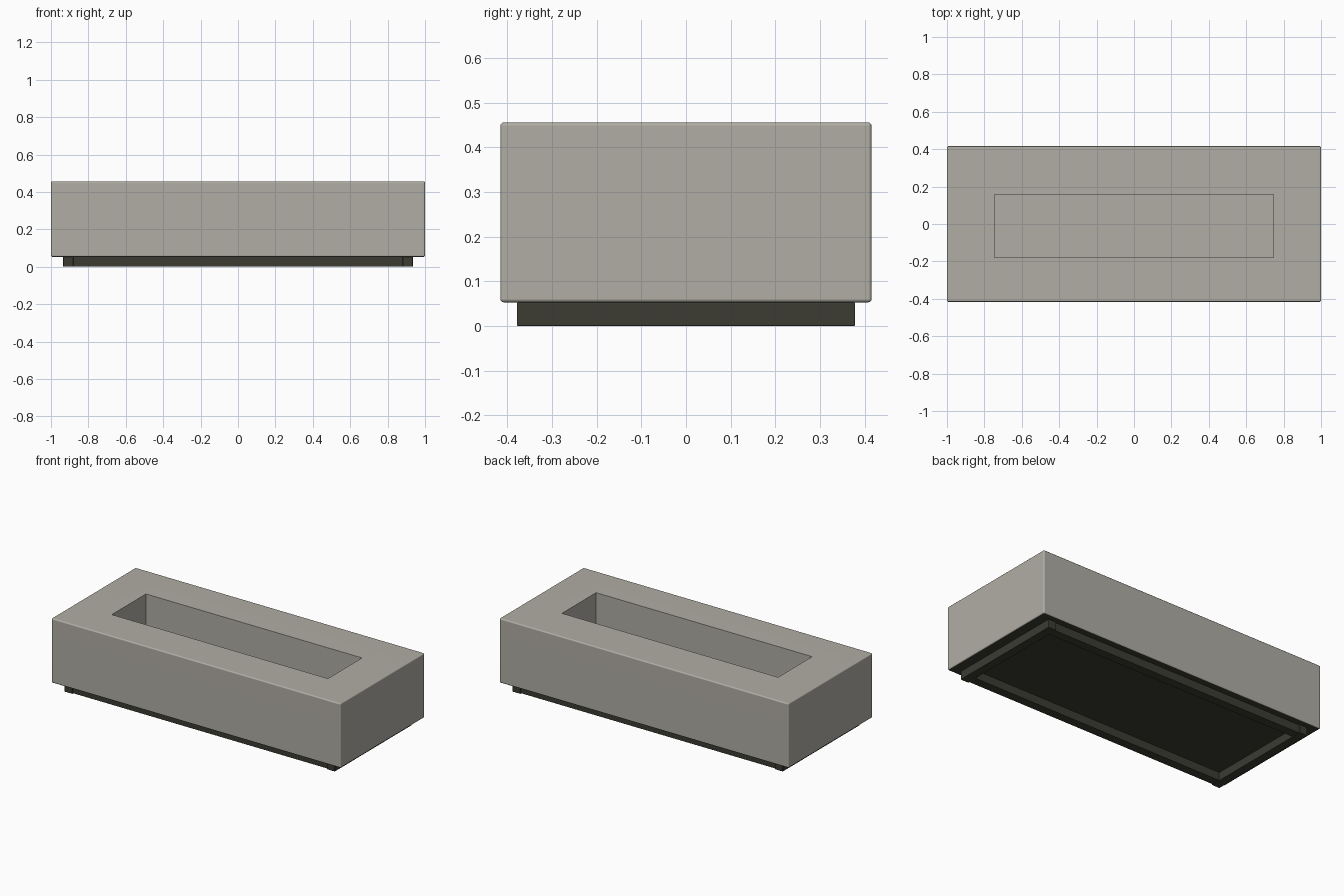
import bpy, bmesh
from mathutils import Matrix, Vector

if "Cube" in bpy.data.objects:
    bpy.data.objects.remove(bpy.data.objects["Cube"])


def material(name, rgb):
    m = bpy.data.materials.new(name)
    m.diffuse_color = (*rgb, 1)
    m.use_nodes = True
    m.node_tree.nodes["Principled BSDF"].inputs["Base Color"].default_value = m.diffuse_color
    return m


STONE = material("warm grey stone", (0.44, 0.42, 0.375))
DARK = material("dark base", (0.045, 0.045, 0.034))


def box(name, lo, hi, mats, bevel=0.0):
    lo, hi = Vector(lo), Vector(hi)
    bm = bmesh.new()
    bmesh.ops.create_cube(bm, size=1, matrix=Matrix.Translation((lo + hi) / 2)
                          @ Matrix.Diagonal((*(hi - lo), 1)))
    if bevel:
        bmesh.ops.bevel(bm, geom=bm.edges[:], offset=bevel, segments=3,
                        profile=0.5, affect='EDGES')
    me = bpy.data.meshes.new(name)
    bm.to_mesh(me)
    bm.free()
    for m in mats:
        me.materials.append(m)
    ob = bpy.data.objects.new(name, me)
    bpy.context.collection.objects.link(ob)
    return ob


BASE = 0.053   # underside of the block

# Stone block with softly rounded edges and a dark underside
block = box("stone_block", (-1, -0.416, BASE), (1, 0.416, 0.456), [STONE, DARK], 0.008)

# Trough: inset the top face to the opening, then push it down
bm = bmesh.new()
bm.from_mesh(block.data)
top = max(bm.faces, key=lambda f: f.calc_center_median().z)
bmesh.ops.inset_region(bm, faces=[top], thickness=0.1, use_even_offset=True)
for v in top.verts:
    v.co.x = 0.747 if v.co.x > 0 else -0.747
    v.co.y = 0.158 if v.co.y > 0 else -0.179
bmesh.ops.inset_region(bm, faces=[top], thickness=0.0)
for v in top.verts:
    v.co.z -= 0.36
bm.normal_update()
for f in bm.faces:
    f.material_index = 1 if f.normal.z < -0.95 else 0
bm.to_mesh(block.data)
bm.free()

# Base frame: end rails run full depth, long rails sit slightly inset between them
T, X, Y = 0.055, 0.935, 0.379
for s, side in ((-1, "left"), (1, "right")):
    a, b = sorted((s * X, s * (X - T)))
    box(side + "_base_rail", (a, -Y, 0), (b, Y, BASE), [DARK], 0.003)
for s, side in ((-1, "front"), (1, "back")):
    a, b = sorted((s * (Y - 0.008), s * (Y - 0.008 - T)))
    box(side + "_base_rail", (-X + T, a, 0.002), (X - T, b, BASE), [DARK])

# Smooth the rounded edges while the large faces stay flat
objects = list(bpy.context.scene.objects)
for ob in objects:
    ob.select_set(True)
    bpy.context.view_layer.objects.active = ob
bpy.ops.object.shade_smooth_by_angle(angle=0.6)
for ob in objects:
    wn = ob.modifiers.new("flat_faces", 'WEIGHTED_NORMAL')
    wn.keep_sharp = True
